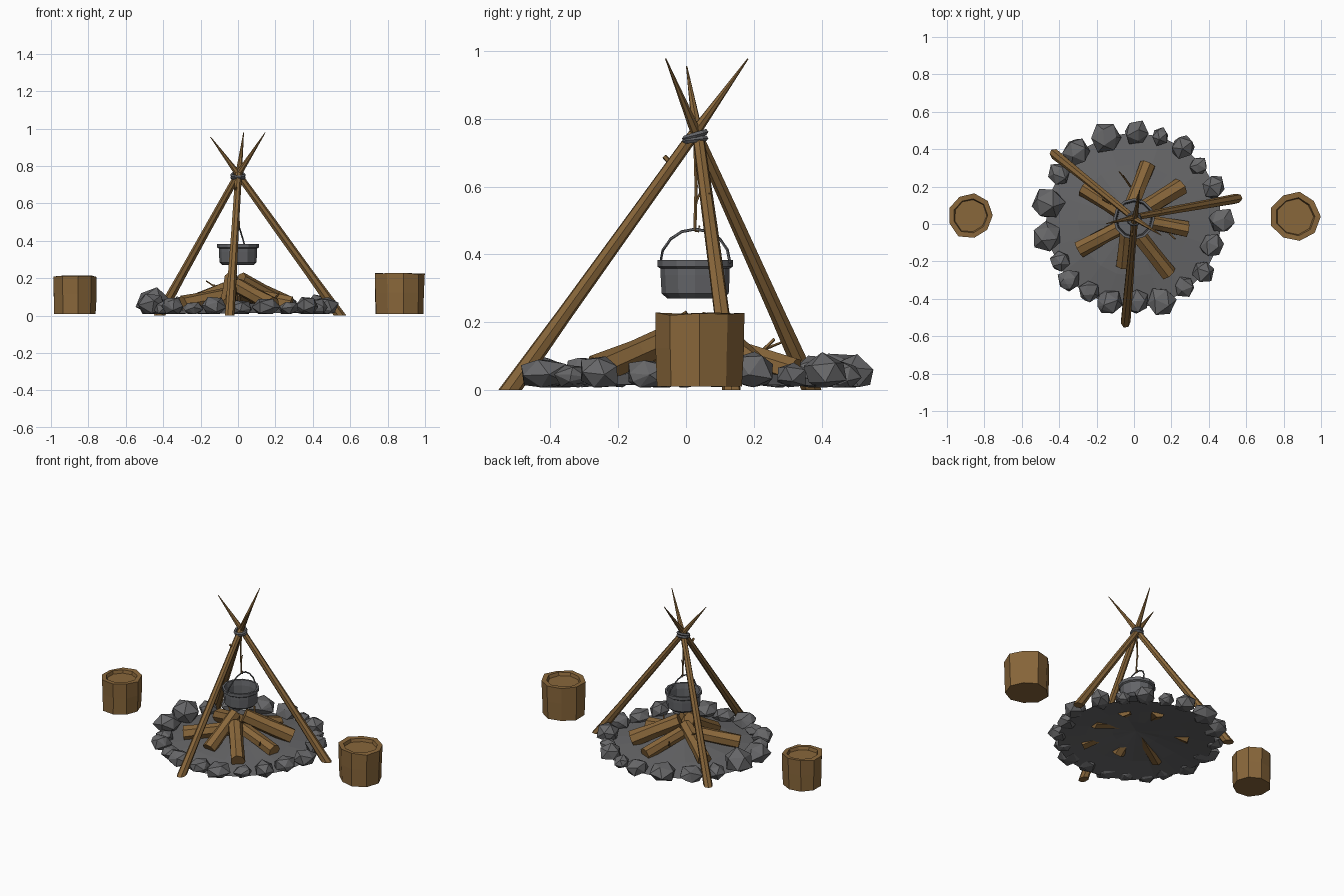
import bpy, bmesh, math, random
from mathutils import Vector, Matrix

if "Cube" in bpy.data.objects:
    bpy.data.objects.remove(bpy.data.objects["Cube"])

random.seed(7)


def material(name, rgb):
    m = bpy.data.materials.new(name)
    m.diffuse_color = (*rgb, 1)
    m.use_nodes = True
    m.node_tree.nodes["Principled BSDF"].inputs["Base Color"].default_value = m.diffuse_color
    return m


WOOD = material("brown wood", (0.25, 0.135, 0.043))
STONE = material("grey stone", (0.135, 0.135, 0.14))
IRON = material("dark iron", (0.125, 0.128, 0.138))


def make(name, bm, mat):
    bmesh.ops.recalc_face_normals(bm, faces=bm.faces)
    me = bpy.data.meshes.new(name)
    bm.to_mesh(me)
    bm.free()
    me.materials.append(mat)
    ob = bpy.data.objects.new(name, me)
    bpy.context.collection.objects.link(ob)
    return ob


def tube(bm, pts, radii, sides=6, jitter=0.0, horizontal=False, closed=False):
    """Skin rings around a path; horizontal keeps the rings level."""
    pts = [Vector(p) for p in pts]
    n, rings = len(pts), []
    for i, (p, r) in enumerate(zip(pts, radii)):
        if closed:
            d = pts[(i + 1) % n] - pts[i - 1]
        else:
            d = pts[min(i + 1, n - 1)] - pts[max(i - 1, 0)]
        if horizontal:
            d = Vector((0, 0, 1))
        ref = Vector((0, 0, 1)) if abs(d.normalized().z) < 0.9 else Vector((0, 1, 0))
        u = d.cross(ref).normalized()
        v = d.cross(u).normalized()
        ring = []
        for k in range(sides):
            a = math.tau * k / sides
            rr = r * (1 + random.uniform(-jitter, jitter))
            ring.append(bm.verts.new(p + (u * math.cos(a) + v * math.sin(a)) * rr))
        rings.append(ring)
    for i in range(n if closed else n - 1):
        a, b = rings[i], rings[(i + 1) % n]
        for k in range(sides):
            bm.faces.new((a[k], a[(k + 1) % sides], b[(k + 1) % sides], b[k]))
    if not closed:
        bm.faces.new(rings[0])
        bm.faces.new(rings[-1])


def lathe(bm, profile, center, sides):
    """Revolve (radius, z) points around a vertical axis."""
    rings = [[bm.verts.new((center[0] + r * math.cos(math.tau * k / sides),
                            center[1] + r * math.sin(math.tau * k / sides), z))
              for k in range(sides)] for r, z in profile]
    for a, b in zip(rings, rings[1:]):
        for k in range(sides):
            bm.faces.new((a[k], a[(k + 1) % sides], b[(k + 1) % sides], b[k]))
    bm.faces.new(rings[0])
    bm.faces.new(rings[-1])
    return rings


# Seat stumps with a recessed top
for name, c, r, h in (("left_stump", (-0.875, 0.045), 0.127, 0.212),
                      ("right_stump", (0.862, 0.04), 0.137, 0.226)):
    bm = bmesh.new()
    rings = lathe(bm, [(r * 0.94, 0.01), (r * 0.97, h * 0.55), (r * 0.99, h),
                       (r * 0.76, h), (r * 0.72, h - 0.02)], c, 9)
    for k in range(9):
        s = random.uniform(0.93, 1.04)
        for ring in rings:
            v = ring[k].co
            f = s * random.uniform(0.98, 1.02)
            v.x, v.y = c[0] + (v.x - c[0]) * f, c[1] + (v.y - c[1]) * f
        rings[2][k].co.z += random.uniform(-0.006, 0.004)
    make(name, bm, WOOD)

# Ash bed: shallow open mound
bm = bmesh.new()
N = 20
top = bm.verts.new((0, 0.02, 0.075))
prev = None
for r, z in ((0.14, 0.06), (0.3, 0.04), (0.47, 0.015)):
    ring = [bm.verts.new((r * math.cos(math.tau * k / N), 0.02 + r * math.sin(math.tau * k / N),
                          z + random.uniform(-0.004, 0.004))) for k in range(N)]
    for k in range(N):
        j = (k + 1) % N
        bm.faces.new((prev[k], ring[k], ring[j], prev[j]) if prev else (top, ring[k], ring[j]))
    prev = ring
make("ash_bed", bm, STONE)

# Ring of stones: x, y, radius, height
STONES = [(.01, .49, .066, .1), (.14, .47, .05, .08), (.26, .41, .066, .1), (.345, .31, .052, .08),
          (.425, .2, .066, .11), (.47, .02, .07, .1), (.42, -.115, .068, .09), (.37, -.255, .066, .1),
          (.27, -.335, .055, .07), (.147, -.415, .078, .09), (.013, -.42, .068, .08),
          (-.13, -.42, .075, .1), (-.24, -.36, .056, .07), (-.35, -.3, .065, .1),
          (-.395, -.2, .055, .08), (-.46, -.07, .08, .12), (-.457, .105, .09, .14),
          (-.4, .265, .062, .09), (-.305, .385, .074, .1), (-.15, .46, .084, .11)]
bm = bmesh.new()
for x, y, r, h in STONES:
    part = bmesh.new()
    bmesh.ops.create_icosphere(part, subdivisions=1, radius=1)
    bmesh.ops.subdivide_edges(part, edges=random.sample(list(part.edges), 4), cuts=1)
    turn = Matrix.Rotation(random.uniform(0, 6), 3, Vector((random.random(), 1, random.random())))
    pts = [turn @ v.co * random.uniform(0.88, 1.14) for v in part.verts]
    part.free()
    vs = [bm.verts.new((x + p.x * r, y + p.y * r,
                        max(0.008, 0.008 + h * (0.42 + 0.56 * p.z)))) for p in pts]
    res = bmesh.ops.convex_hull(bm, input=vs)
    junk = {g for g in res["geom_interior"] + res["geom_unused"] if isinstance(g, bmesh.types.BMVert)}
    bmesh.ops.delete(bm, geom=list(junk), context='VERTS')
bmesh.ops.dissolve_limit(bm, angle_limit=0.12, verts=bm.verts, edges=bm.edges)
make("fire_ring_stones", bm, STONE)

# Firewood leaning to the middle: outer end, inner end, radius
LOGS = [((.075, .32, .055), (-.02, .08, .13), .043), ((.25, .2, .06), (.01, .05, .19), .05),
        ((.285, -.03, .06), (.02, .02, .12), .042), ((.185, -.265, .055), (.0, -.03, .16), .046),
        ((-.055, -.22, .055), (-.035, .02, .2), .043), ((-.295, -.135, .06), (-.02, .01, .115), .046),
        ((-.27, .19, .06), (-.02, .03, .16), .044)]
for i, (a, b, r) in enumerate(LOGS):
    bm = bmesh.new()
    a, b = Vector(a), Vector(b)
    tube(bm, [a, a.lerp(b, 0.5), b], [r, r * 0.93, r * 0.95], 7, 0.07)
    make(f"log_{i + 1}", bm, WOOD)

# Twigs and bark stubs
TWIGS = [((-.02, .2, .09), (-.06, .26, .15), .007), ((-.04, .23, .12), (-.08, .28, .14), .005),
         ((-.1, .1, .12), (-.13, .11, .165), .008), ((-.125, .108, .155), (-.17, .13, .185), .005),
         ((.19, -.05, .08), (.22, -.08, .12), .006),
         ((-.01, -.03, .655), (-.012, -.065, .69), .010), ((.11, .05, .585), (.145, .07, .575), .010)]
bm = bmesh.new()
for a, b, r in TWIGS:
    tube(bm, [a, b], [r, r * 0.7], 5)
make("twigs", bm, WOOD)

# Tripod poles: foot, crossing, pointed tip
POLES = [((-.42, .372, 0), (-.005, .035, .745), (.145, -.06, .978)),
         ((.545, .135, 0), (.008, .037, .745), (-.147, .002, .955)),
         ((-.045, -.52, 0), (.002, .015, .745), (.03, .183, .978))]
for i, (foot, cross, tip) in enumerate(POLES):
    bm = bmesh.new()
    f, c = Vector(foot), Vector(cross)
    pts = [f, f.lerp(c, 0.3), f.lerp(c, 0.65), c, tip]
    tube(bm, pts, [.028, .024, .021, .018, .002], 7, 0.06)
    for v in bm.verts:
        if v.co.z < 0.05:
            d = (c - f) / (c.z - f.z)
            v.co -= d * v.co.z          # cut the foot level with the ground
    make(f"tripod_pole_{i + 1}", bm, WOOD)

# Lashing around the crossing
bm = bmesh.new()
for dz, t in ((-.006, .15), (.007, .35)):
    pts = [(.033 * math.cos(a), .027 + .032 * math.sin(a), .745 + dz + t * .03 * math.sin(a))
           for a in (math.tau * k / 10 for k in range(10))]
    tube(bm, pts, [.009] * 10, 5, closed=True)
make("lashing", bm, IRON)

# Hanging hook stick
bm = bmesh.new()
tube(bm, [(.003, .027, .74), (.0, .03, .6), (.006, .026, .47)], [.006, .005, .005], 5)
tube(bm, [(.002, .028, .55), (.002, .043, .585)], [.004, .003], 5)
tube(bm, [(.006, .026, .472), (.006, .036, .468), (.006, .04, .485)], [.005, .004, .003], 5)
make("hook_stick", bm, WOOD)

# Hollow cooking pot
bm = bmesh.new()
lathe(bm, [(.082, .27), (.099, .285), (.102, .34), (.102, .358), (.111, .364), (.111, .384),
           (.098, .384), (.092, .35), (.09, .295)], (0, .027), 12)
make("pot", bm, IRON)

# Pot handle
bm = bmesh.new()
pts = [(.03 * (1 - math.sin(a)) * (1 if math.cos(a) < 0 else -1) * -1 + .006,
        .027 + .103 * math.cos(a), .375 + .1 * math.sin(a))
       for a in (math.pi * k / 8 for k in range(9))]
tube(bm, pts, [.0045] * 9, 5)
make("pot_handle", bm, IRON)
